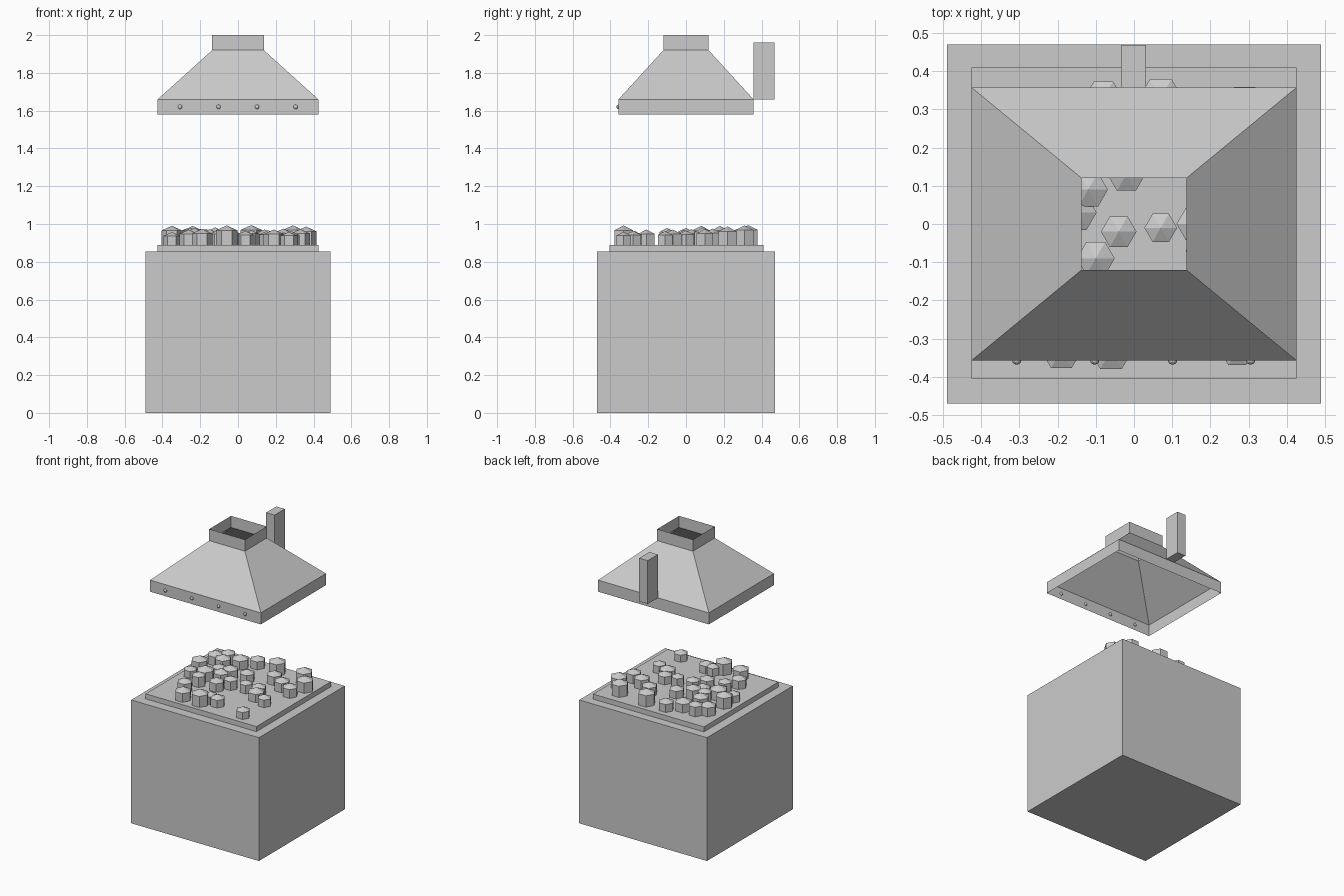
import bpy, bmesh, math, random
from mathutils import Matrix

random.seed(4)
if "Cube" in bpy.data.objects:
    bpy.data.objects.remove(bpy.data.objects["Cube"])

# One plain grey for everything
grey = bpy.data.materials.new("plain_grey")
grey.use_nodes = True
colour = (0.6, 0.6, 0.6, 1)
grey.diffuse_color = colour
grey.node_tree.nodes["Principled BSDF"].inputs["Base Color"].default_value = colour


def finish(name, bm):
    mesh = bpy.data.meshes.new(name)
    bm.to_mesh(mesh)
    bm.free()
    mesh.materials.append(grey)
    obj = bpy.data.objects.new(name, mesh)
    bpy.context.collection.objects.link(obj)
    return obj


def box(name, low, high):
    bm = bmesh.new()
    bmesh.ops.create_cube(bm, size=1)
    for v in bm.verts:
        v.co = [(a + b) / 2 + c * (b - a) for a, b, c in zip(low, high, v.co)]
    return finish(name, bm)


def loft(bm, rings):
    """Join equal-length rings of points with quads; return the vertex rings."""
    loops = [[bm.verts.new(p) for p in ring] for ring in rings]
    for lower, upper in zip(loops, loops[1:]):
        n = len(lower)
        for i in range(n):
            j = (i + 1) % n
            bm.faces.new((lower[i], lower[j], upper[j], upper[i]))
    return loops


# Hearth block with its raised slab
box("hearth_base", (-0.49, -0.47, 0), (0.49, 0.47, 0.855))
box("hearth_slab", (-0.425, -0.405, 0.855), (0.425, 0.41, 0.89))

# Open hood: skirt, sloping sides and square duct
bm = bmesh.new()
profile = [(0.425, 0.357, 1.58), (0.425, 0.357, 1.66), (0.137, 0.12, 1.92), (0.137, 0.12, 2.0)]
loft(bm, [[(-x, -y, z), (x, -y, z), (x, y, z), (-x, y, z)] for x, y, z in profile])
finish("hood", bm)

# Upright flue behind the hood
box("rear_flue", (-0.034, 0.357, 1.66), (0.031, 0.468, 1.96))

# Rivets along the front of the skirt
for i in range(4):
    bm = bmesh.new()
    bmesh.ops.create_uvsphere(bm, u_segments=10, v_segments=6, radius=0.012)
    bmesh.ops.transform(bm, verts=bm.verts, matrix=Matrix.Translation(
        (-0.307 + i * 0.204, -0.358, 1.62)) @ Matrix.Diagonal((1, 0.85, 1, 1)))
    finish(f"rivet_{i + 1}", bm)


# Coals: six-sided prisms with low pointed tops, placed in hundredths
def coal(name, x, y, r, shoulder, peak):
    bm = bmesh.new()
    ring = [(x + r * math.cos(k * math.pi / 3), y + r * math.sin(k * math.pi / 3)) for k in range(6)]
    bottom, top = loft(bm, [[(px, py, z) for px, py in ring] for z in (0.89, shoulder)])
    bm.faces.new(bottom[::-1])
    apex = bm.verts.new((x, y, peak))
    for i in range(6):
        bm.faces.new((top[i], top[(i + 1) % 6], apex))
    finish(name, bm)


spots = [(27, -33), (4, -28), (-2, -27), (-6, -33), (-19, -33), (-26, -21),
         (-35, -2), (-23, -10), (-35, 8), (-33, 23), (-20, 8), (-24, 18),
         (-17, 27), (-12, 9), (-8, 33), (-2, 13), (7, 33), (14, 20),
         (36, 22), (29, 31), (33, 10), (24, 14), (28, -11), (19, -7),
         (7, -1), (-4, -2), (-10, -9), (-25, 0), (16, 0), (-15, 3), (-27, 28)]
for i, (x, y) in enumerate(spots):
    r = random.uniform(0.042, 0.058)
    shoulder = 0.89 + r + random.uniform(0, 0.025)
    coal(f"coal_{i + 1}", x / 100, y / 100, r, shoulder, shoulder + r * 0.45)
